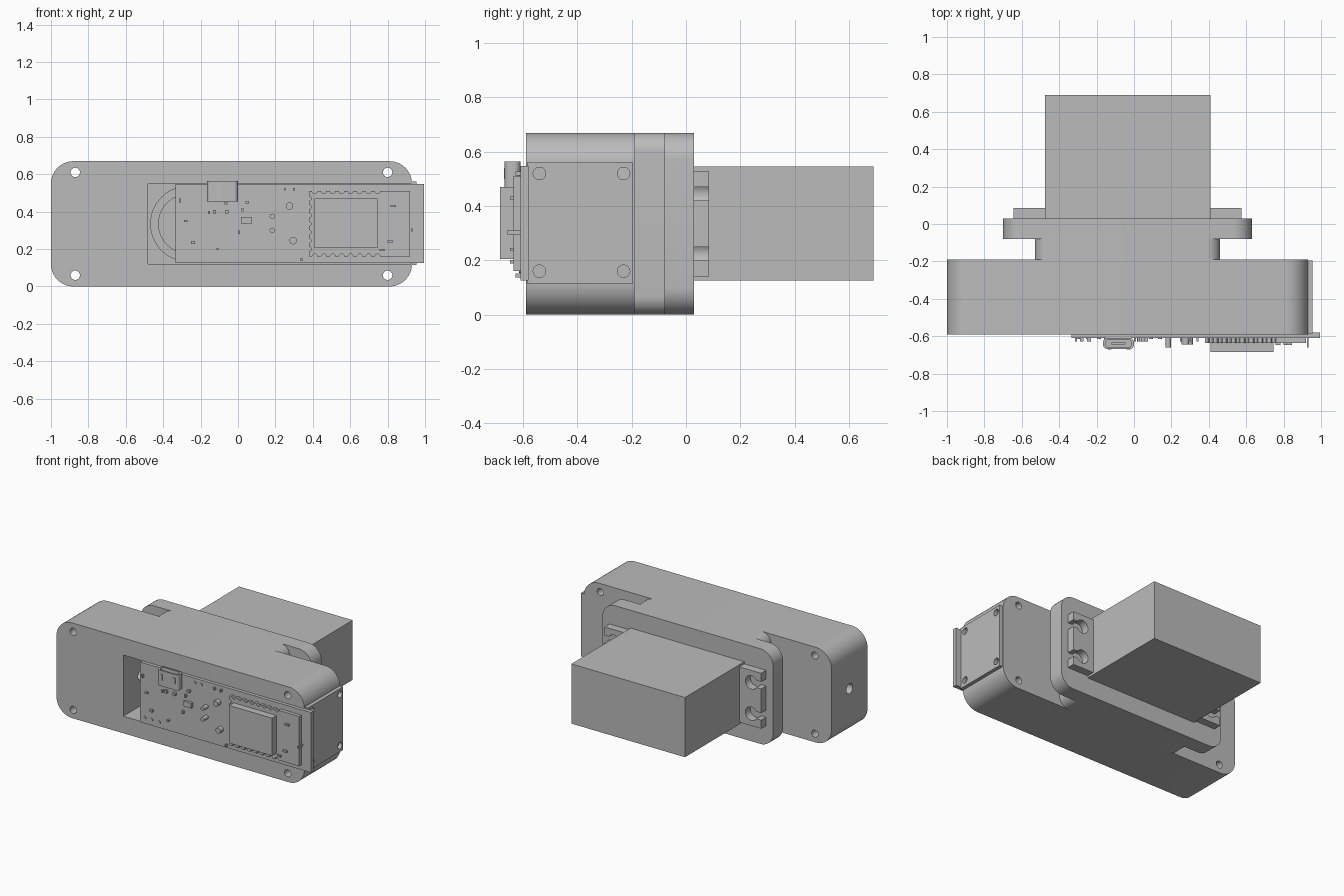
import bpy, bmesh, math
from mathutils import Matrix, Vector

cube = bpy.data.objects.get("Cube")
if cube:
    bpy.data.objects.remove(cube, do_unlink=True)

grey = bpy.data.materials.new("plain grey")
grey.use_nodes = True
grey.diffuse_color = (0.5, 0.5, 0.5, 1)
grey.node_tree.nodes["Principled BSDF"].inputs["Base Color"].default_value = (0.5, 0.5, 0.5, 1)


def add_box(bm, x, y, z, radius=0, axis=1):
    """Box from (min, max) ranges; edges along the axis may be rounded."""
    lo, hi = Vector((x[0], y[0], z[0])), Vector((x[1], y[1], z[1]))
    size = hi - lo
    verts = bmesh.ops.create_cube(bm, size=1)["verts"]
    for v in verts:
        v.co = (lo + hi) / 2 + Vector(v.co[i] * size[i] for i in range(3))
    if radius:
        edges = {e for v in verts for e in v.link_edges
                 if abs((e.verts[0].co - e.verts[1].co).normalized()[axis]) > 0.9}
        bmesh.ops.bevel(bm, geom=list(edges), offset=radius, segments=10,
                        profile=0.5, affect='EDGES')


def add_rod(bm, centre, radius, length, axis='Y', sides=32):
    turn = Matrix.Rotation(math.pi / 2, 4, 'X' if axis == 'Y' else 'Y')
    bmesh.ops.create_cone(bm, cap_ends=True, segments=sides, radius1=radius,
                          radius2=radius, depth=length,
                          matrix=Matrix.Translation(centre) @ turn)


def finish(bm, name):
    mesh = bpy.data.meshes.new(name)
    bm.to_mesh(mesh)
    bm.free()
    mesh.materials.append(grey)
    obj = bpy.data.objects.new(name, mesh)
    bpy.context.collection.objects.link(obj)
    smooth(mesh)
    return obj


def smooth(mesh):
    mesh.shade_smooth()
    mesh.set_sharp_from_angle(angle=math.radians(30))


def box(name, x, y, z, radius=0, axis=1):
    bm = bmesh.new()
    add_box(bm, x, y, z, radius, axis)
    return finish(bm, name)


def rod(name, *args, **kw):
    bm = bmesh.new()
    add_rod(bm, *args, **kw)
    return finish(bm, name)


def cut(obj, *cutters):
    """Subtract the cutters, bake the result, and remove the cutters."""
    for c in cutters:
        mod = obj.modifiers.new("cut", 'BOOLEAN')
        mod.operation, mod.solver, mod.object = 'DIFFERENCE', 'EXACT', c
    graph = bpy.context.evaluated_depsgraph_get()
    graph.update()
    baked = bpy.data.meshes.new_from_object(obj.evaluated_get(graph))
    obj.modifiers.clear()
    obj.data = baked
    smooth(baked)
    for c in cutters:
        bpy.data.objects.remove(c, do_unlink=True)


# Main housing: open front pocket, shaft bore, corner holes, cable hole
housing = box("housing", (-1, 0.93), (-0.59, -0.19), (0, 0.67), 0.12)
holes = [rod("cutter", (x, -0.4, z), 0.025, 1) for x in (-0.87, 0.8) for z in (0.06, 0.61)]
cut(housing,
    box("cutter", (-0.48, 1.1), (-0.7, -0.25), (0.12, 0.55)),
    rod("cutter", (-0.267, -0.2, 0.335), 0.2, 0.3, sides=64),
    rod("cutter", (-1, -0.39, 0.335), 0.035, 1.1, axis='X'),
    *holes)

# Neck and mounting flange behind the housing
neck = box("neck", (-0.53, 0.46), (-0.19, -0.08), (0, 0.67), 0.07)
cut(neck, rod("cutter", (-0.267, -0.2, 0.335), 0.2, 0.16, sides=64))
rod("shaft_hub", (-0.267, -0.14, 0.335), 0.16, 0.06, sides=64)
flange = box("flange", (-0.7, 0.63), (-0.08, 0.03), (0, 0.67), 0.1)

# Motor block with slotted mounting ears
box("motor_block", (-0.475, 0.41), (0.03, 0.69), (0.125, 0.545))
for side, inner, outer in (("right", -0.475, -0.645), ("left", 0.41, 0.575)):
    ear = box(side + "_motor_ear", sorted((inner, outer)), (0.03, 0.085), (0.14, 0.53))
    middle = inner * 0.45 + outer * 0.55
    tip = outer + math.copysign(0.05, outer)
    cutters = []
    for z in (0.225, 0.445):
        cutters += [rod("cutter", (middle, 0.05, z), 0.047, 0.2),
                    box("cutter", sorted((middle, tip)), (-0.05, 0.15), (z - 0.025, z + 0.025))]
    cut(ear, *cutters)

# Screwed cover closing the open end
cover = box("end_cover", (0.925, 0.955), (-0.585, -0.195), (0.115, 0.56))
cut(cover, *[rod("cutter", (0.95, y, z), 0.023, 0.04, axis='X')
             for y in (-0.54, -0.23) for z in (0.16, 0.52)])

# Circuit board and radio module
box("circuit_board", (-0.335, 0.995), (-0.61, -0.58), (0.125, 0.548))
module = box("module_board", (0.38, 0.92), (-0.635, -0.61), (0.16, 0.51))
pads = [rod("cutter", (0.41 + 0.048 * i, -0.63, z), 0.014, 0.1, sides=12)
        for i in range(8) for z in (0.16, 0.51)]
pads += [rod("cutter", (0.38, -0.63, 0.2 + 0.045 * i), 0.012, 0.1, sides=12) for i in range(7)]
cut(module, *pads)
box("module_shield", (0.41, 0.745), (-0.685, -0.635), (0.205, 0.47))

# Hollow cable socket on the top edge
socket = box("cable_socket", (-0.165, 0), (-0.668, -0.61), (0.455, 0.565), 0.022, axis=2)
cut(socket, box("cutter", (-0.152, -0.013), (-0.658, -0.62), (0.49, 0.6), 0.015, axis=2))
for x in (-0.13, -0.03):
    box("socket_spring", (x - 0.01, x + 0.01), (-0.671, -0.667), (0.5, 0.54))
box("socket_tongue", (-0.12, -0.045), (-0.645, -0.633), (0.48, 0.55))

# Small chips scattered on the board: x, z, width, height
chips = [(0.045, 0.355, 0.06, 0.035), (-0.31, 0.46, 0.012, 0.02), (-0.24, 0.235, 0.02, 0.015),
         (-0.28, 0.35, 0.02, 0.01), (-0.155, 0.395, 0.012, 0.015), (-0.125, 0.4, 0.016, 0.02),
         (-0.06, 0.4, 0.02, 0.02), (-0.065, 0.445, 0.016, 0.014), (0.05, 0.45, 0.02, 0.014),
         (0.005, 0.29, 0.01, 0.02), (-0.11, 0.2, 0.012, 0.01), (0.025, 0.41, 0.01, 0.02),
         (0.25, 0.52, 0.01, 0.015), (0.3, 0.52, 0.01, 0.015), (0.34, 0.145, 0.01, 0.015)]
bm = bmesh.new()
for x, z, w, h in chips:
    add_box(bm, (x - w / 2, x + w / 2), (-0.628, -0.61), (z - h / 2, z + h / 2))
finish(bm, "small_chips")

# Parts at the far end of the module
bm = bmesh.new()
for x, z, w in ((0.83, 0.43, 0.03), (0.815, 0.24, 0.03), (0.77, 0.195, 0.025)):
    add_box(bm, (x - w / 2, x + w / 2), (-0.648, -0.635), (z - 0.006, z + 0.006))
add_box(bm, (0.925, 0.932), (-0.66, -0.61), (0.295, 0.31))
finish(bm, "module_parts")

# Round lamps, pins and solder pads
bm = bmesh.new()
for x, z, r, d in ((0.275, 0.43, 0.02, 0.035), (0.295, 0.245, 0.02, 0.035),
                   (0.183, 0.3, 0.014, 0.05), (0.183, 0.375, 0.014, 0.05)):
    add_rod(bm, (x, -0.61 - d / 2, z), r, d, sides=16)
for x, z in ((0.09, 0.515), (0.14, 0.515), (-0.3, 0.165), (-0.245, 0.165), (-0.187, 0.165)):
    add_rod(bm, (x, -0.612, z), 0.011, 0.006, sides=16)
finish(bm, "lamps_and_pins")
